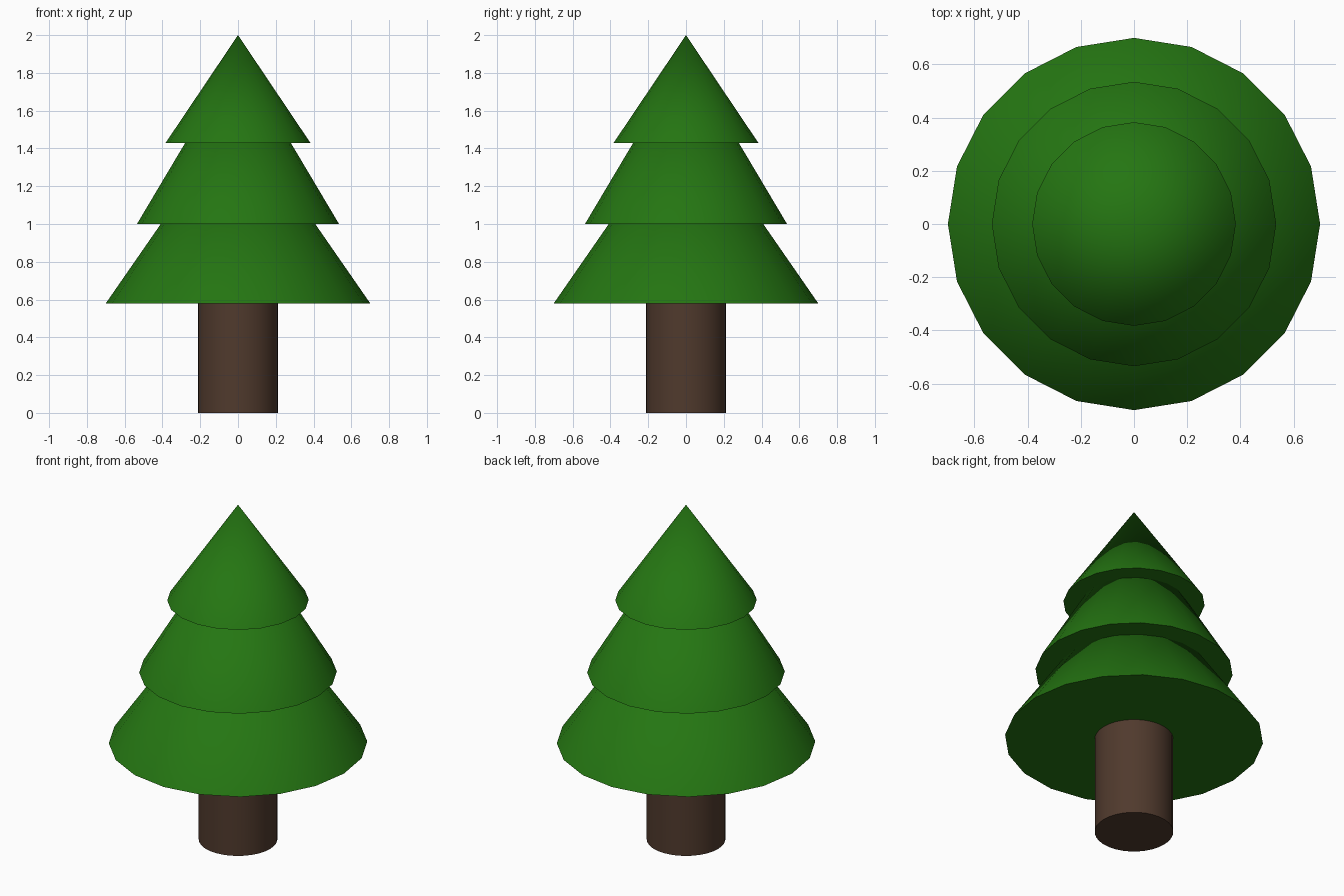
import bpy
import math

if "Cube" in bpy.data.objects:
    bpy.data.objects.remove(bpy.data.objects["Cube"])


def material(name, color):
    mat = bpy.data.materials.new(name)
    mat.diffuse_color = color
    mat.use_nodes = True
    mat.node_tree.nodes["Principled BSDF"].inputs["Base Color"].default_value = mat.diffuse_color
    return mat


green = material("needles", (0.018, 0.18, 0.006, 1))
brown = material("bark", (0.08, 0.042, 0.026, 1))


def finish(name, mat):
    obj = bpy.context.object
    obj.name = name
    obj.data.materials.append(mat)
    bpy.ops.object.shade_smooth_by_angle(angle=math.radians(30))


# Trunk
bottom, top = 0.0, 0.58
bpy.ops.mesh.primitive_cylinder_add(vertices=32, radius=0.213, depth=top - bottom,
                                    location=(0, 0, (bottom + top) / 2))
finish("trunk", brown)

# Foliage tiers: nested 20-sided cones (name, radius, base height, apex height)
tiers = [
    ("lower_foliage", 0.70, 0.58, 1.59),
    ("middle_foliage", 0.535, 1.00, 1.90),
    ("upper_foliage", 0.383, 1.43, 2.00),
]
for name, radius, base, apex in tiers:
    bpy.ops.mesh.primitive_cone_add(vertices=20, radius1=radius, radius2=0, depth=apex - base,
                                    location=(0, 0, (base + apex) / 2))
    finish(name, green)
